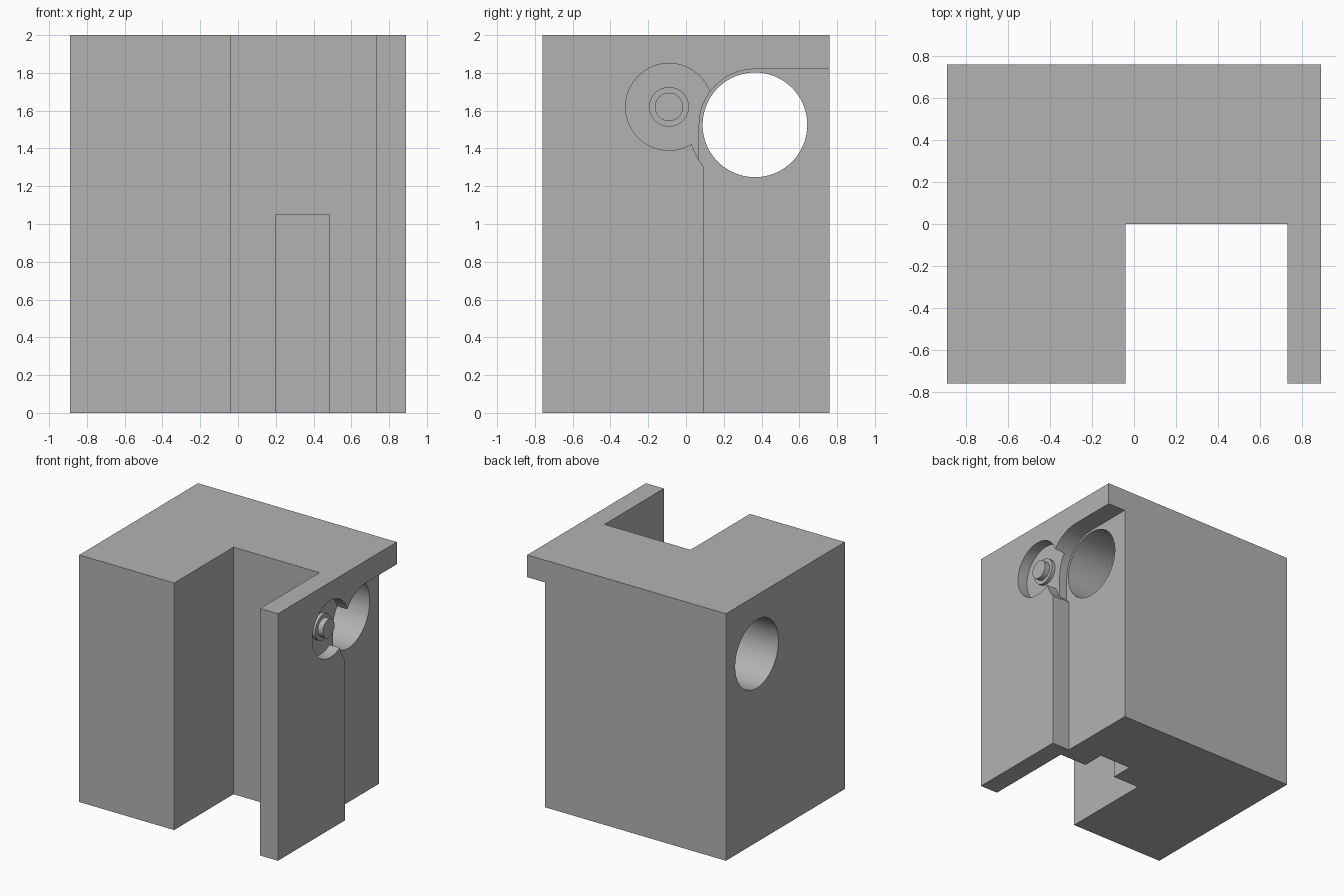
import bpy, bmesh
from math import sin, cos, radians
from mathutils import Vector

cube = bpy.data.objects.get("Cube")
if cube:
    bpy.data.objects.remove(cube)

grey = bpy.data.materials.new("plain grey")
grey.use_nodes = True
COLOUR = (0.45, 0.45, 0.45, 1)
grey.diffuse_color = COLOUR
grey.node_tree.nodes["Principled BSDF"].inputs["Base Color"].default_value = COLOUR


def prism(name, points, start, end, axis="x"):
    """Extrude a flat profile: (y, z) points along x, or (x, y) points along z."""
    bm = bmesh.new()
    place = (lambda p: (start, *p)) if axis == "x" else (lambda p: (*p, start))
    step = (end - start, 0, 0) if axis == "x" else (0, 0, end - start)
    face = bm.faces.new([bm.verts.new(place(p)) for p in points])
    top = bmesh.ops.extrude_face_region(bm, geom=[face])
    moved = [g for g in top["geom"] if isinstance(g, bmesh.types.BMVert)]
    bmesh.ops.translate(bm, vec=Vector(step), verts=moved)
    bmesh.ops.recalc_face_normals(bm, faces=bm.faces)
    mesh = bpy.data.meshes.new(name)
    bm.to_mesh(mesh)
    bm.free()
    mesh.materials.append(grey)
    obj = bpy.data.objects.new(name, mesh)
    bpy.context.collection.objects.link(obj)
    return obj


def arc(centre, radius, a0, a1, n):
    angles = [radians(a0 + (a1 - a0) * i / n) for i in range(n + 1)]
    return [(centre[0] + radius * cos(a), centre[1] + radius * sin(a)) for a in angles]


def circle(centre, radius, n=96):
    return arc(centre, radius, 0, 360, n)[:-1]


def rect(a0, a1, b0, b1):
    return [(a0, b0), (a1, b0), (a1, b1), (a0, b1)]


def smooth(obj):
    bpy.ops.object.select_all(action="DESELECT")
    obj.select_set(True)
    bpy.context.view_layer.objects.active = obj
    bpy.ops.object.shade_smooth_by_angle(angle=radians(25))


W, D = 0.89, 0.76            # half width and half depth
BORE = (0.365, 1.525)        # bore axis (y, z)
DIAL = (-0.09, 1.62)         # dial axis (y, z)
STEP, FLOOR = 0.73, 0.80     # x of the side step and of the dial floor

# Main body with the deep front channel
body = prism("body", [(-W, -D), (-0.04, -D), (-0.04, 0), (STEP, 0), (STEP, -D),
                      (W, -D), (W, D), (-W, D)], 0, 2, "z")

# Stepped side with a rounded upper corner
step_profile = ([(0.095, -0.1), (0.095, 1.303), (0.07, 1.336)]
                + arc(BORE, 0.295, 180, 90, 24) + [(1, 1.82), (1, -0.1)])

cutters = [
    prism("side_step_cutter", step_profile, STEP, 1),
    prism("bore_cutter", circle(BORE, 0.277), -1, 1),
    prism("dial_cutter", circle(DIAL, 0.23), FLOOR, 1),
    prism("dial_relief_cutter", [BORE] + arc(BORE, 0.35, 180, 222, 16), FLOOR, 1),
    prism("channel_pocket_cutter", rect(0.20, 0.485, -0.1, 0.185), -0.1, 1.05, "z"),
]
bpy.context.view_layer.objects.active = body
for cutter in cutters:
    mod = body.modifiers.new(cutter.name, "BOOLEAN")
    mod.operation = "DIFFERENCE"
    mod.solver = "EXACT"
    mod.object = cutter
    bpy.ops.object.modifier_apply(modifier=mod.name)
    bpy.data.objects.remove(cutter)
smooth(body)

# Stepped pin in the middle of the dial recess
smooth(prism("pin_collar", circle(DIAL, 0.105, 48), FLOOR - 0.03, 0.83))
smooth(prism("pin_tip", circle(DIAL, 0.075, 48), FLOOR - 0.02, 0.875))
